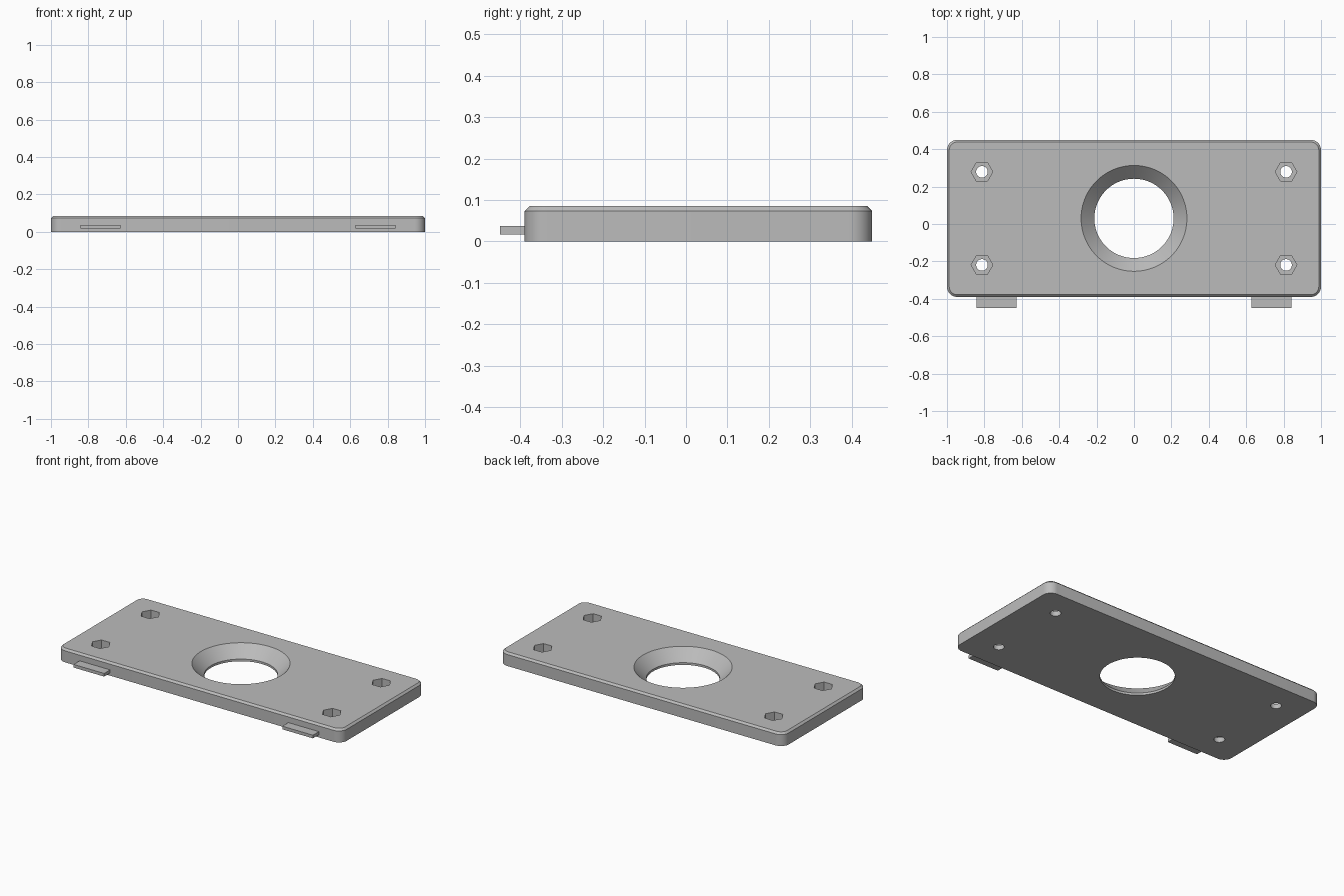
import bpy, bmesh
from math import radians, sin, cos, pi

if "Cube" in bpy.data.objects:
    bpy.data.objects.remove(bpy.data.objects["Cube"])

grey = bpy.data.materials.new("plain grey")
grey.use_nodes = True
tone = (0.5, 0.5, 0.5, 1)
grey.diffuse_color = tone
grey.node_tree.nodes["Principled BSDF"].inputs["Base Color"].default_value = tone

CENTRE_Y, HEIGHT, CHAMFER = 0.03, 0.085, 0.012


def loft(name, rings):
    """Closed solid through a stack of equal-count rings, bottom to top."""
    bm = bmesh.new()
    loops = [[bm.verts.new(p) for p in ring] for ring in rings]
    n = len(loops[0])
    bm.faces.new(loops[0][::-1])
    bm.faces.new(loops[-1])
    for low, high in zip(loops, loops[1:]):
        for i in range(n):
            j = (i + 1) % n
            bm.faces.new((low[i], low[j], high[j], high[i]))
    mesh = bpy.data.meshes.new(name)
    bm.to_mesh(mesh)
    bm.free()
    mesh.materials.append(grey)
    obj = bpy.data.objects.new(name, mesh)
    bpy.context.collection.objects.link(obj)
    return obj


def circle(x, y, z, r, n):
    return [(x + r * cos(2 * pi * i / n), y + r * sin(2 * pi * i / n), z) for i in range(n)]


def rounded_rect(inset, z, hx=1.0, hy=0.42, radius=0.055, steps=10):
    r, pts = radius - inset, []
    for k, (sx, sy) in enumerate([(1, 1), (-1, 1), (-1, -1), (1, -1)]):
        for i in range(steps + 1):
            a = (k + i / steps) * pi / 2
            pts.append((sx * (hx - radius) + r * cos(a),
                        CENTRE_Y + sy * (hy - radius) + r * sin(a), z))
    return pts


def cut(target, cutter):
    cutter.hide_render = True
    mod = target.modifiers.new("cut", "BOOLEAN")
    mod.operation, mod.solver, mod.object = "DIFFERENCE", "EXACT", cutter
    bpy.context.view_layer.objects.active = target
    bpy.ops.object.modifier_apply(modifier=mod.name)
    bpy.data.objects.remove(cutter)


# Plate with rounded corners and a chamfered top edge
plate = loft("plate", [rounded_rect(0, 0), rounded_rect(0, HEIGHT - CHAMFER),
                       rounded_rect(CHAMFER, HEIGHT)])

# Central opening: short straight lip, then a wide countersink
LIP, BORE = 0.014, 0.212
over = 0.02
cut(plate, loft("bore_cutter", [
    circle(0, CENTRE_Y, z, r, 96) for z, r in
    [(-over, BORE), (LIP, BORE), (HEIGHT + over, BORE + HEIGHT - LIP + over)]]))

# Four screw holes with hexagonal nut pockets
for x in (-0.813, 0.813):
    for y in (CENTRE_Y - 0.249, CENTRE_Y + 0.249):
        cut(plate, loft("screw_cutter", [circle(x, y, z, 0.031, 32) for z in (-over, 0.06)]))
        cut(plate, loft("nut_cutter", [circle(x, y, z, 0.058, 6) for z in (0.03, HEIGHT + over)]))

# Two flat tabs on the front edge
for side, name in ((1, "left_tab"), (-1, "right_tab")):
    xs = sorted((side * 0.627, side * 0.842))
    loft(name, [[(xs[0], -0.45, z), (xs[1], -0.45, z), (xs[1], -0.385, z), (xs[0], -0.385, z)]
                for z in (0.017, 0.037)])

# Smooth the round walls, keep the edges crisp
bpy.ops.object.select_all(action="DESELECT")
plate.select_set(True)
bpy.context.view_layer.objects.active = plate
bpy.ops.object.shade_smooth_by_angle(angle=radians(30))
